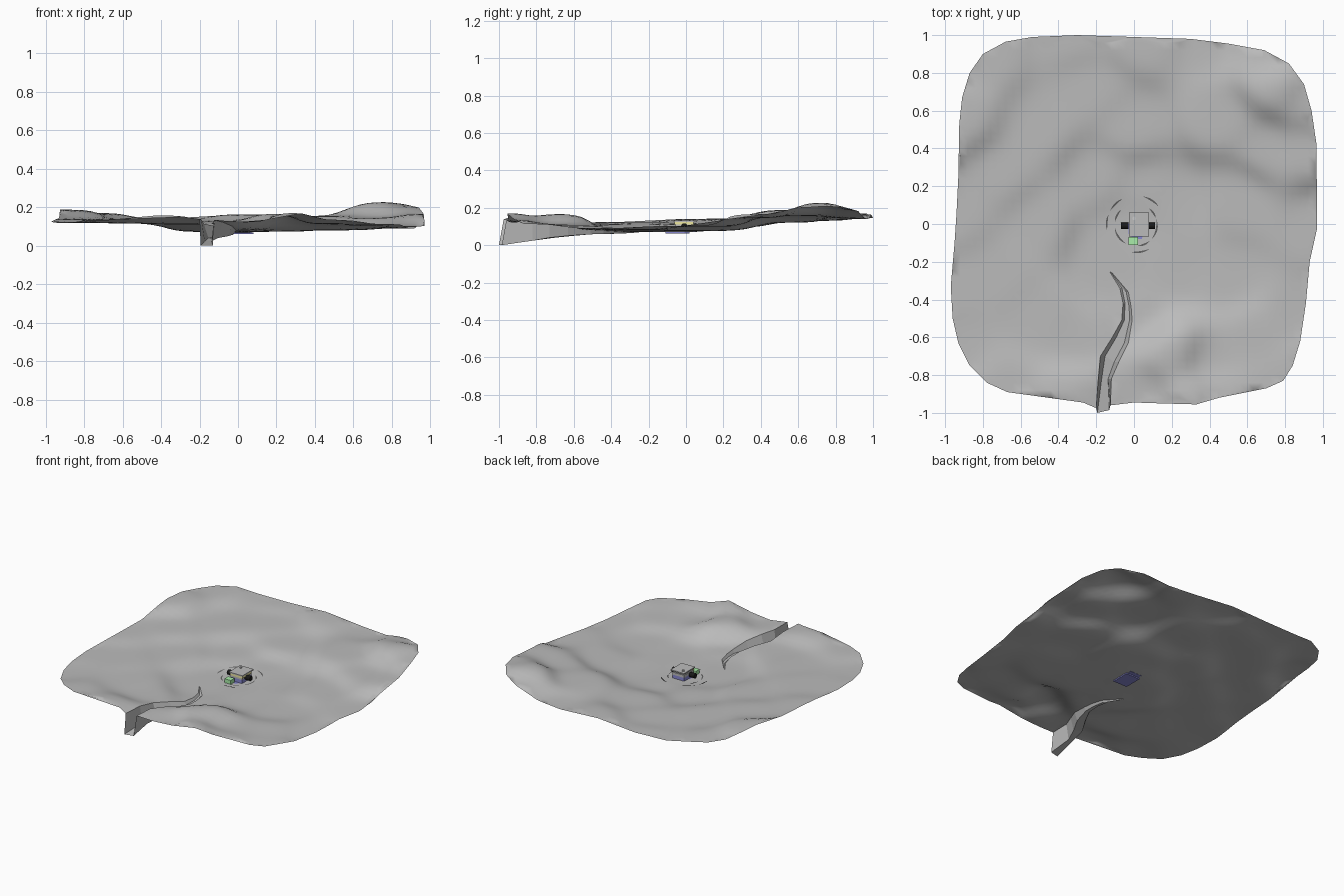
import bpy, math
from mathutils import Vector
from mathutils.geometry import delaunay_2d_cdt

if "Cube" in bpy.data.objects:
    bpy.data.objects.remove(bpy.data.objects["Cube"])


def mesh_object(name, verts, faces, mat=None):
    me = bpy.data.meshes.new(name)
    me.from_pydata(verts, [], faces)
    me.update()
    ob = bpy.data.objects.new(name, me)
    bpy.context.collection.objects.link(ob)
    if mat:
        me.materials.append(mat)
    return ob


def colour(name, rgb):
    m = bpy.data.materials.new(name)
    m.diffuse_color = (*rgb, 1)
    m.use_nodes = True
    m.node_tree.nodes["Principled BSDF"].inputs["Base Color"].default_value = m.diffuse_color
    return m


rock = colour("rock", (.5, .5, .5))
dark = colour("dark", (.12, .12, .12))
blue = colour("blue", (.25, .25, .65))
yellow = colour("yellow", (.85, .8, .35))
green = colour("green", (.4, .85, .4))
black = colour("black", (.01, .01, .01))

# Terrain height: blend of a few spot heights
SPOTS = [
    (-.97, -.33, .125), (-.93, -.66, .118), (-.7, -.88, .135), (-.35, -.94, .158),
    (-.16, -.97, .135), (.05, -.95, .12), (.3, -.95, .175), (.47, -.92, .135),
    (.82, -.8, .112), (.9, -.5, .088), (.97, 0, .102), (.96, .4, .165),
    (.93, .65, .2), (.76, .74, .232), (.4, .97, .14), (.05, 1, .163),
    (-.35, 1, .145), (-.8, .9, .17), (-.92, .55, .188), (-.95, .05, .14),
    (0, 0, .069), (.25, -.3, .073), (.5, -.3, .08), (.25, .12, .075),
    (-.2, .25, .095), (-.17, -.12, .072), (-.5, 0, .115), (-.5, -.5, .115),
    (-.5, .5, .135), (0, .5, .12), (.55, .15, .098), (.45, .55, .155),
    (.2, -.66, .17), (.42, -.72, .11), (.05, -.48, .078), (-.3, -.6, .11),
    (-.08, -.3, .07), (.65, -.6, .105), (.05, .2, .08), (.72, .9, .18), (.7, .4, .145),
    (-.25, .72, .13), (-.72, -.25, .122), (-.72, .28, .14),
]


def height(x, y):
    tot = val = 0
    for px, py, pz in SPOTS:
        w = 1 / ((px - x) ** 2 + (py - y) ** 2 + .022) ** 3
        tot += w
        val += w * pz
    return val / tot


# Outer outline, counter-clockwise from right of the trench mouth
OUTER = [
    (0, -.945), (.15, -.95), (.33, -.955), (.45, -.92), (.7, -.87), (.79, -.83),
    (.84, -.75), (.88, -.62), (.91, -.42), (.93, -.2), (.97, -.02), (.968, .2),
    (.965, .43), (.94, .6), (.9, .74), (.82, .85), (.69, .92), (.5, .955),
    (.3, .98), (0, .99), (-.3, 1), (-.54, .99), (-.68, .965), (-.8, .9),
    (-.87, .8), (-.91, .67), (-.925, .53), (-.93, .25), (-.94, .05), (-.95, -.1),
    (-.97, -.33), (-.96, -.5), (-.93, -.63), (-.87, -.75), (-.78, -.84),
    (-.67, -.89), (-.27, -.945)]
# Trench stations: y left, x left, y right, x right, floor z
TRENCH = [
    (-.25, -.13, -.26, -.115, .068), (-.34, -.075, -.36, -.03, .062),
    (-.42, -.058, -.44, -.015, .06), (-.51, -.065, -.51, -.01, .058),
    (-.6, -.115, -.63, -.03, .05), (-.7, -.178, -.73, -.08, .04),
    (-.83, -.19, -.82, -.12, .024), (-.975, -.2, -.96, -.125, 0)]
left = [(s[1], s[0]) for s in TRENCH]
right = [(s[3], s[2]) for s in TRENCH]

loop = left[::-1] + right + OUTER
grid = [(-1 + i * .04, -1 + j * .04) for i in range(51) for j in range(51)]
pts = [Vector(p) for p in loop + grid]
v, e, f, *_ = delaunay_2d_cdt(pts, [], [list(range(len(loop)))], 1, 1e-4)
used = sorted({i for face in f for i in face})
index = {old: n for n, old in enumerate(used)}
terrain = mesh_object("terrain",
                      [(v[i].x, v[i].y, height(v[i].x, v[i].y)) for i in used],
                      [[index[i] for i in face] for face in f], rock)
terrain.data.shade_smooth()

# Trench walls and floor
tv, tf = [], []
for n, ((lx, ly), (rx, ry), s) in enumerate(zip(left, right, TRENCH)):
    last = n == len(TRENCH) - 1
    inset = (rx - lx) * (.08 if last else .25)
    tv += [(lx, ly, height(lx, ly)), (lx + inset, -1 if last else ly, s[4]),
           (rx - inset, -.985 if last else ry, s[4]), (rx, ry, height(rx, ry))]
    if n:
        for c in range(3):
            a = n * 4 + c
            tf.append((a - 4, a, a + 1, a - 3))
tf.append((0, 1, 2, 3))
mesh_object("trench", tv, tf, rock)

# Broken ground rings around the machine: radius, start and end angle
ARCS = [(.155, 118, 150), (.155, 40, 75), (.145, -100, -62), (.155, 160, 190),
        (.112, 135, 172), (.112, 190, 240), (.112, -40, 15), (.112, 20, 50),
        (.112, -85, -50)]
for r, a0, a1 in ARCS:
    rv, rf = [], []
    for i in range(9):
        a = math.radians(a0 + (a1 - a0) * i / 8)
        half = .004 * math.sin(math.pi * i / 8) + .0008
        for rr in (r + half, r - half):
            x, y = .01 + rr * math.cos(a), -.005 + rr * math.sin(a)
            rv.append((x, y, height(x, y) + .004))
        if i:
            rf.append((2 * i - 2, 2 * i, 2 * i + 1, 2 * i - 1))
    mesh_object("ground_ring", rv, rf, dark)


def box(name, x0, x1, y0, y1, z0, z1, mat=None):
    vs = [(x, y, z) for z in (z0, z1) for x, y in ((x0, y0), (x1, y0), (x1, y1), (x0, y1))]
    return mesh_object(name, vs, [(3, 2, 1, 0), (4, 5, 6, 7), (0, 1, 5, 4),
                                  (1, 2, 6, 5), (2, 3, 7, 6), (3, 0, 4, 7)], mat)


def cylinder(name, r, depth, loc, rot=(0, 0, 0), mat=None):
    bpy.ops.mesh.primitive_cylinder_add(vertices=12, radius=r, depth=depth,
                                        location=loc, rotation=rot)
    ob = bpy.context.object
    ob.name = name
    if mat:
        ob.data.materials.append(mat)


# Small machine sitting in the hollow
box("base_plate", -.03, .08, -.11, .02, .062, .07, blue)
box("lower_body", -.02, .07, -.055, .05, .07, .095, blue)
box("body", -.02, .07, -.055, .05, .095, .113, rock)
box("roof", -.026, .08, -.065, .06, .124, .132, rock)
box("front_strip", -.02, .07, -.062, -.045, .11, .124, yellow)
box("side_strip", .066, .078, -.062, .04, .11, .124, yellow)
box("green_crate", -.03, .02, -.11, -.068, .072, .1, green)
for x in (-.048, .09):
    cylinder("wheel", .017, .04, (x, -.01, .1), (0, math.pi / 2, 0), black)
cylinder("roof_knob", .009, .006, (0, .03, .135))
